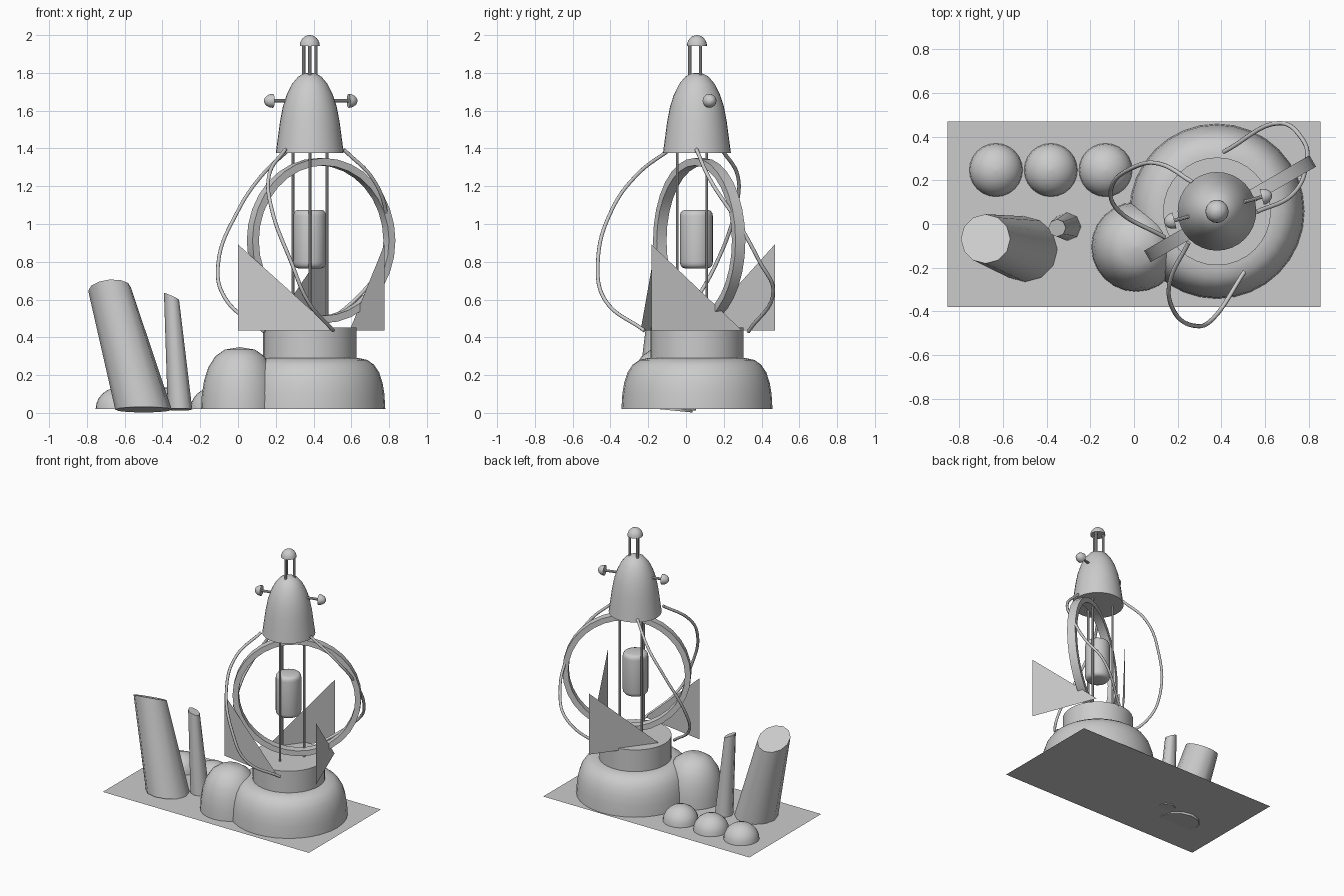
import bpy, bmesh, math
from mathutils import Vector, Matrix

if "Cube" in bpy.data.objects:
    bpy.data.objects.remove(bpy.data.objects["Cube"])

CX, CY = 0.38, 0.058      # lantern axis
G = 0.02                  # ground level


def make(name, verts, faces, smooth=True, angle=35):
    me = bpy.data.meshes.new(name)
    me.from_pydata([tuple(v) for v in verts], [], faces)
    bm = bmesh.new()
    bm.from_mesh(me)
    bmesh.ops.remove_doubles(bm, verts=bm.verts, dist=1e-5)
    bmesh.ops.recalc_face_normals(bm, faces=bm.faces)
    bm.to_mesh(me)
    bm.free()
    ob = bpy.data.objects.new(name, me)
    bpy.context.collection.objects.link(ob)
    if smooth:
        bpy.ops.object.select_all(action='DESELECT')
        ob.select_set(True)
        bpy.context.view_layer.objects.active = ob
        bpy.ops.object.shade_smooth_by_angle(angle=math.radians(angle))
    return ob


def loft(name, rings, closed=False, **kw):
    """Skin rings of points; cap the ends unless the loft closes on itself."""
    n, m = len(rings[0]), len(rings)
    verts = [p for r in rings for p in r]
    faces = []
    for i in range(m if closed else m - 1):
        a, b = i * n, (i + 1) % m * n
        faces += [(a + j, a + (j + 1) % n, b + (j + 1) % n, b + j) for j in range(n)]
    if not closed:
        faces += [tuple(range(n)), tuple(range((m - 1) * n, m * n))]
    return make(name, verts, faces, **kw)


def circle(r, z, n, x=0, y=0):
    return [Vector((x + r * math.cos(2 * math.pi * k / n),
                    y + r * math.sin(2 * math.pi * k / n), z)) for k in range(n)]


def lathe(name, profile, x=CX, y=CY, n=32, mat=None):
    rings = [circle(max(r, 0.0005), z, n) for r, z in profile]
    mat = mat or Matrix.Translation((x, y, 0))
    return loft(name, [[mat @ p for p in r] for r in rings])


def dome(r, z, h, steps=6):
    return [(r * math.cos(i * math.pi / 2 / steps), z + h * math.sin(i * math.pi / 2 / steps))
            for i in range(steps + 1)]


# ground sheet
make("ground_sheet", [(-.853, -.38, G), (.853, -.38, G), (.853, .47, G), (-.853, .47, G)],
     [(0, 1, 2, 3)], smooth=False)

# base mound, plinth and neighbouring boulder
lathe("base_mound", [(.40, G), (.395, .10), (.385, .16), (.367, .215), (.34, .255), (.305, .28), (.26, .29), (0, .29)])
lathe("plinth", [(.247, .28), (.247, .452), (0, .452)])
lathe("boulder", [(.205, G), (.202, .09), (.19, .17), (.168, .24), (.13, .30), (.08, .335), (0, .348)],
      0.01, -.105, 24)

# row of small half-buried balls
for i in range(3):
    lathe(f"small_ball_{i + 1}", dome(.122, G, .115), -.632 + .251 * i, .247, 24)


# leaning stumps with slanted tops
def stump(name, b, rb, t, rt, slope_x, slope_y, n):
    bottom = circle(rb, b[2], n, b[0], b[1])
    top = circle(rt, t[2], n, t[0], t[1])
    for p in bottom:
        p.z -= .1 * (p.y - b[1])
        p.z = max(p.z, 0)
    for p in top:
        p.z += slope_x * (p.x - t[0]) + slope_y * (p.y - t[1])
    loft(name, [bottom, top], angle=50)


stump("large_stump", (-.50, -.115, .017), .15, (-.68, -.068, .655), .113, .08, -.45, 12)
stump("small_stump", (-.307, -.012, .018), .065, (-.352, -.018, .617), .04, -.45, -.1, 8)

# lantern rods and finial rods, three of each
for i in range(3):
    a = math.radians(-90 + 120 * i)
    c, s = math.cos(a), math.sin(a)
    lathe(f"lantern_rod_{i + 1}", [(.008, .44), (.008, 1.39)], CX + .104 * c, CY + .104 * s, 10)
    lathe(f"finial_rod_{i + 1}", [(.009, 1.75), (.009, 1.95)], CX + .038 * c, CY + .038 * s, 10)

# capsule lamp
cap = [(0, .765), (.06, .765), (.075, .77), (.084, .782), (.087, .797)]
lathe("lamp_capsule", cap + [(r, 1.84 - z) for r, z in reversed(cap)], y=.055)

# bell hood and finial cap
lathe("bell_hood", [(0, 1.375), (.18, 1.375), (.17, 1.45), (.158, 1.54), (.143, 1.62), (.122, 1.685),
                    (.095, 1.74), (.062, 1.78), (.03, 1.797), (0, 1.80)])
lathe("finial_cap", [(0, 1.943)] + dome(.053, 1.943, .057), n=20)

# crossbar with a mushroom knob at each end
for side in (0, 1):
    m = (Matrix.Translation((CX + .005, CY + .012, 1.652))
         @ Matrix.Rotation(math.radians(15 + 180 * side), 4, 'Z')
         @ Matrix.Rotation(math.radians(90), 4, 'Y'))
    lathe(f"crossbar_{side + 1}", [(.009, 0), (.009, .215)], n=10, mat=m)
    lathe(f"knob_{side + 1}", [(0, .207)] + dome(.037, .207, .048), n=16, mat=m)

# upright flat hoop
hoop = []
rot = Matrix.Translation((.44, .07, .912)) @ Matrix.Rotation(math.radians(30), 4, 'Z')
for k in range(32):
    a = 2 * math.pi * k / 32
    hoop.append([rot @ Vector((r * math.cos(a), w, r * math.sin(a)))
                 for r, w in ((.437, -.03), (.437, .03), (.398, .03), (.398, -.03))])
loft("hoop", hoop, closed=True)

# three thin triangular fins set like a pinwheel
for i, (x, y, deg) in enumerate([(0, -.16, -9), (.475, .47, 233), (.775, -.183, 111)]):
    a = math.radians(deg)
    make(f"fin_{i + 1}", [(x, y, .435), (x, y, .892),
                          (x + .515 * math.cos(a), y + .515 * math.sin(a), .435)],
         [(0, 1, 2)], smooth=False)

# bowed wires from hood to base
wires = [
    [(.27, .19, 1.395), (.12, .275, 1.25), (0, .26, 1.07), (-.105, .16, .79), (-.07, .06, .61), (.14, -.06, .43)],
    [(.56, .055, 1.395), (.72, .13, 1.23), (.79, .28, 1.0), (.77, .39, .8), (.67, .462, .65), (.41, .33, .43)],
    [(.25, -.085, 1.395), (.165, -.26, 1.26), (.178, -.39, 1.08), (.285, -.467, .79), (.365, -.43, .6),
     (.505, -.22, .435)],
]
for i, pts in enumerate(wires):
    cu = bpy.data.curves.new(f"bowed_wire_{i + 1}", 'CURVE')
    cu.dimensions = '3D'
    cu.bevel_depth = .01
    cu.bevel_resolution = 2
    cu.resolution_u = 8
    cu.use_fill_caps = True
    sp = cu.splines.new('BEZIER')
    sp.bezier_points.add(len(pts) - 1)
    for bp, co in zip(sp.bezier_points, pts):
        bp.co = co
        bp.handle_left_type = bp.handle_right_type = 'AUTO'
    bpy.context.collection.objects.link(bpy.data.objects.new(cu.name, cu))
